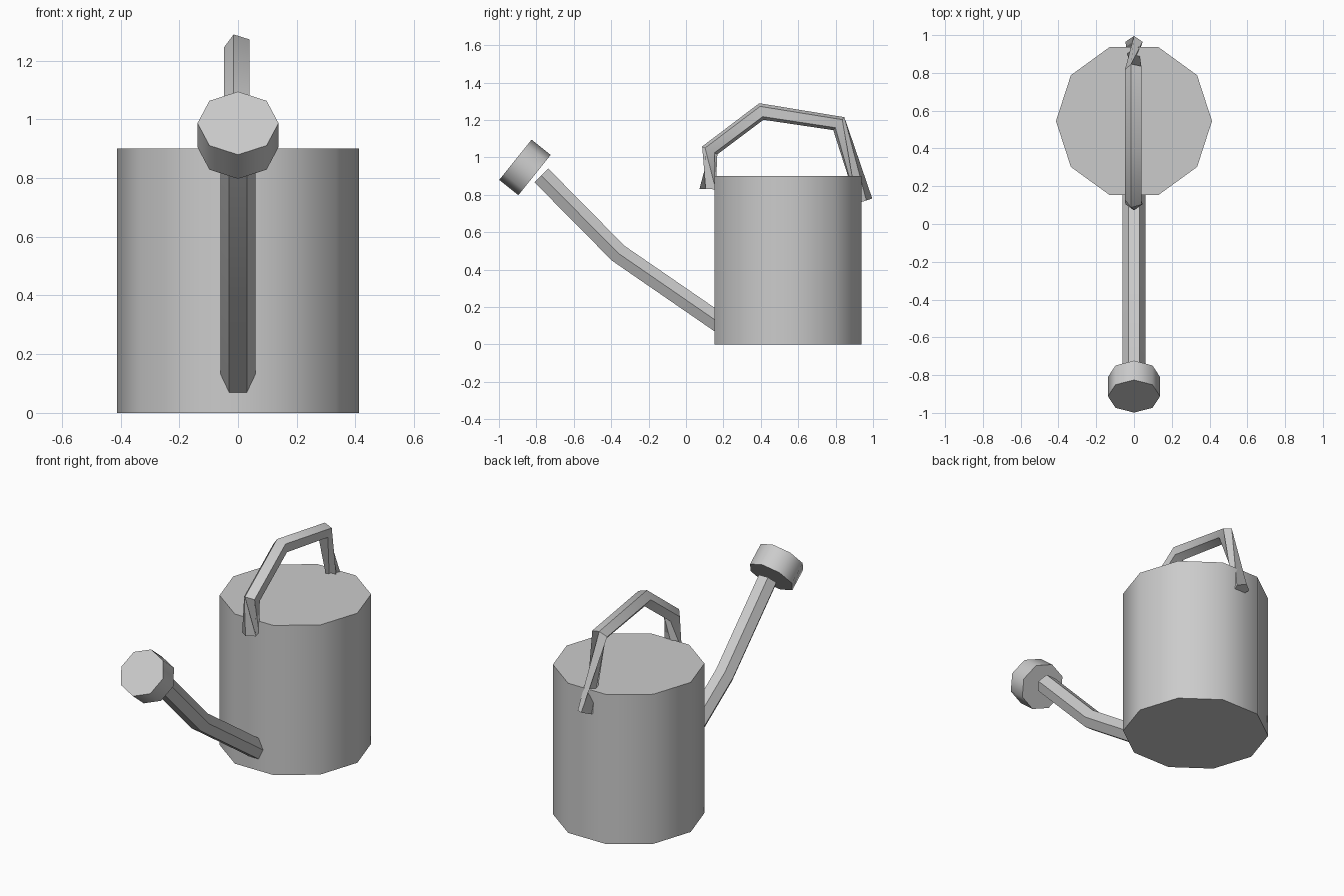
import bpy
import math
from mathutils import Vector

old = bpy.data.objects.get("Cube")
if old:
    bpy.data.objects.remove(old)

# Plain grey metal for every part
metal = bpy.data.materials.new("grey_metal")
metal.use_nodes = True
GREY = (0.6, 0.6, 0.6, 1)
metal.diffuse_color = GREY
metal.node_tree.nodes["Principled BSDF"].inputs["Base Color"].default_value = GREY


def finish(obj, name):
    obj.name = name
    obj.data.materials.append(metal)
    bpy.ops.object.select_all(action='DESELECT')
    obj.select_set(True)
    bpy.context.view_layer.objects.active = obj
    bpy.ops.object.shade_smooth_by_angle(angle=math.radians(50))


def tube(name, path, radius, sides, start, twists):
    """Sweep a polygon along (y, z) points, turning each ring by its twist."""
    pts = [Vector((0, y, z)) for y, z in path]
    verts, faces = [], []
    for i, p in enumerate(pts):
        before = (p - pts[i - 1]).normalized() if i else Vector()
        after = (pts[i + 1] - p).normalized() if i + 1 < len(pts) else Vector()
        t = (before + after).normalized()
        out = Vector((0, -t.z, t.y))
        for k in range(sides):
            a = math.radians(start + twists[i] + 360 * k / sides)
            verts.append(p + radius * (Vector((math.cos(a), 0, 0)) + out * math.sin(a)))
    for i in range(len(pts) - 1):
        for k in range(sides):
            a, b = i * sides + k, i * sides + (k + 1) % sides
            faces.append((a, b, b + sides, a + sides))
    faces.append(tuple(reversed(range(sides))))
    faces.append(tuple(range(len(verts) - sides, len(verts))))
    mesh = bpy.data.meshes.new(name)
    mesh.from_pydata(verts, [], faces)
    obj = bpy.data.objects.new(name, mesh)
    bpy.context.collection.objects.link(obj)
    bpy.context.view_layer.objects.active = obj
    bpy.ops.object.select_all(action='DESELECT')
    obj.select_set(True)
    bpy.ops.object.mode_set(mode='EDIT')
    bpy.ops.mesh.select_all(action='SELECT')
    bpy.ops.mesh.normals_make_consistent(inside=False)
    bpy.ops.object.mode_set(mode='OBJECT')
    finish(obj, name)


# Ten-sided closed body
bpy.ops.mesh.primitive_cylinder_add(
    vertices=10, radius=0.413, depth=0.9, location=(0, 0.545, 0.45),
    rotation=(0, 0, math.pi / 2))
finish(bpy.context.object, "body")

# Hexagonal spout, bent once
tube("spout", [(0.2, 0.1), (-0.362, 0.487), (-0.773, 0.903)], 0.06, 6, 0, [0] * 3)

# Octagonal sprinkler head just beyond the spout
tube("sprinkler_head", [(-0.81, 0.905), (-0.912, 0.987)], 0.138, 8, 0, [0] * 2)

# Five-sided handle whose two legs twist towards their ends
tube("handle",
     [(0.12, 0.83), (0.127, 1.037), (0.403, 1.245), (0.817, 1.18), (0.95, 0.765)],
     0.048, 5, 180, [-90, 0, 0, 0, -90])
